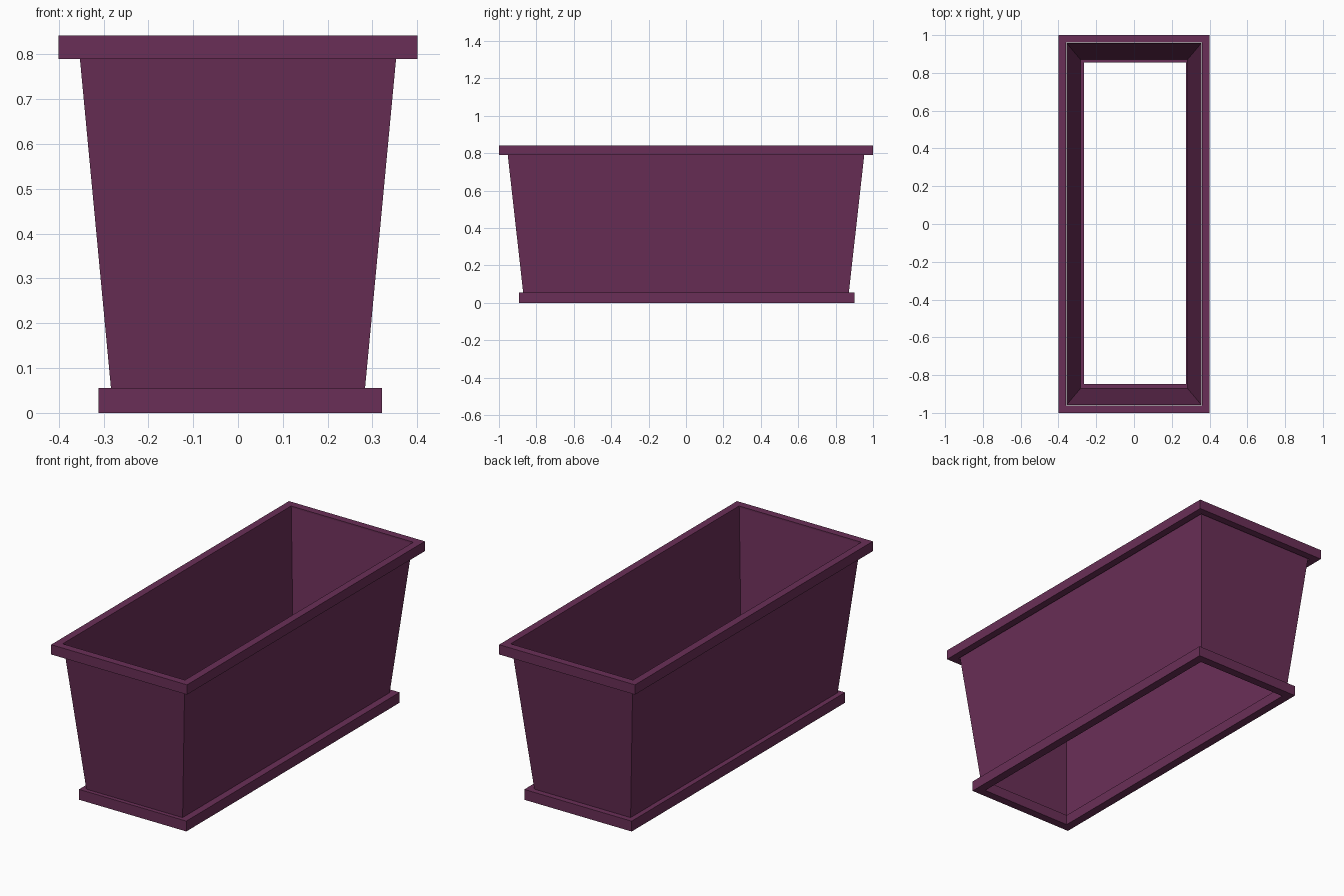
import bpy
import bmesh

cube = bpy.data.objects.get("Cube")
if cube:
    bpy.data.objects.remove(cube, do_unlink=True)

plum = bpy.data.materials.new("plum")
plum.use_nodes = True
plum.diffuse_color = (0.144, 0.028, 0.095, 1)
plum.node_tree.nodes["Principled BSDF"].inputs["Base Color"].default_value = plum.diffuse_color


def rectangular_tube(name, sections, closed, offset=(0, 0)):
    """Join rectangular loops given as (half width, half depth, height)."""
    bm = bmesh.new()
    loops = []
    for hx, hy, z in sections:
        corners = [(-hx, -hy), (hx, -hy), (hx, hy), (-hx, hy)]
        loops.append([bm.verts.new((x + offset[0], y + offset[1], z)) for x, y in corners])
    pairs = list(zip(loops, loops[1:]))
    if closed:
        pairs.append((loops[-1], loops[0]))
    for low, high in pairs:
        for i in range(4):
            j = (i + 1) % 4
            bm.faces.new((low[i], low[j], high[j], high[i]))
    if closed:
        bmesh.ops.recalc_face_normals(bm, faces=bm.faces)
    mesh = bpy.data.meshes.new(name)
    bm.to_mesh(mesh)
    bm.free()
    mesh.materials.append(plum)
    obj = bpy.data.objects.new(name, mesh)
    bpy.context.collection.objects.link(obj)
    return obj


def frame(name, outer, inner, bottom, top, offset=(0, 0)):
    """Square-edged rectangular frame with an open middle."""
    sections = [(*outer, bottom), (*outer, top), (*inner, top), (*inner, bottom)]
    return rectangular_tube(name, sections, True, offset)


# Thin tapered walls, open at both ends
rectangular_tube("planter_walls", [(0.283, 0.87, 0.05), (0.357, 0.958, 0.835)], False)

# Overhanging rim and slightly offset foot frame
frame("top_rim", (0.4, 1.0), (0.36, 0.96), 0.79, 0.842)
frame("base_frame", (0.316, 0.897), (0.27, 0.852), 0, 0.055, (0.005, 0.004))
